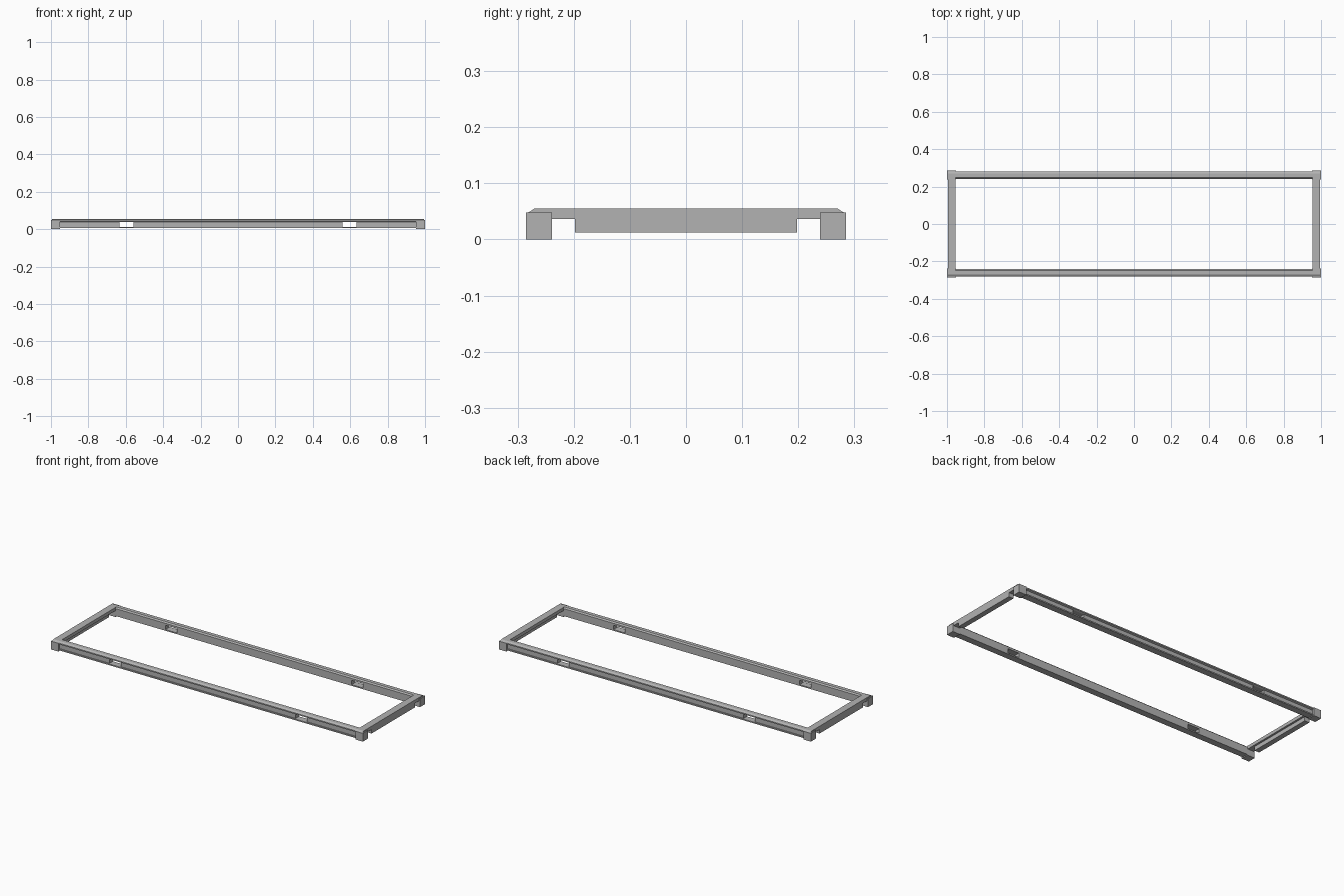
import bpy, bmesh
from mathutils import Vector

cube = bpy.data.objects.get("Cube")
if cube:
    bpy.data.objects.remove(cube, do_unlink=True)

grey = bpy.data.materials.new("mid grey")
grey.use_nodes = True
GREY = (0.45, 0.45, 0.45, 1)
grey.diffuse_color = GREY
grey.node_tree.nodes["Principled BSDF"].inputs["Base Color"].default_value = GREY


def extrude(name, outline, offset):
    """Close an outline of 3D points and sweep it along an offset."""
    bm = bmesh.new()
    face = bm.faces.new([bm.verts.new(p) for p in outline])
    swept = bmesh.ops.extrude_face_region(bm, geom=[face])["geom"]
    bmesh.ops.translate(bm, vec=Vector(offset),
                        verts=[v for v in swept if isinstance(v, bmesh.types.BMVert)])
    bmesh.ops.recalc_face_normals(bm, faces=bm.faces)
    mesh = bpy.data.meshes.new(name)
    bm.to_mesh(mesh)
    bm.free()
    mesh.materials.append(grey)
    obj = bpy.data.objects.new(name, mesh)
    bpy.context.collection.objects.link(obj)
    return obj


def box(name, x0, x1, y0, y1, z0, z1):
    base = [(x0, y0, z0), (x1, y0, z0), (x1, y1, z0), (x0, y1, z0)]
    return extrude(name, base, (0, 0, z1 - z0))


# Long rails: chamfered cap overhanging a recessed outer wall, (distance out, height)
RAIL = [(0.241, 0.005), (0.241, 0.048), (0.248, 0.055), (0.27, 0.055),
        (0.281, 0.048), (0.281, 0.041), (0.272, 0.037), (0.272, 0.012),
        (0.279, 0.012), (0.279, 0.005)]
for side, label in ((-1, "front"), (1, "back")):
    rail = extrude(label + "_rail", [(-0.96, side * d, z) for d, z in RAIL], (1.92, 0, 0))
    # Through slots near both ends
    for sx in (-1, 1):
        mid = sx * 0.597
        slot = box(label + "_slot_cutter", mid - 0.037, mid + 0.037,
                   side * 0.26 - 0.05, side * 0.26 + 0.05, 0.012, 0.037)
        slot.hide_render = True
        slot.hide_set(True)
        cut = rail.modifiers.new("slot", "BOOLEAN")
        cut.operation = "DIFFERENCE"
        cut.solver = "EXACT"
        cut.object = slot

# End rails: chamfered cap with a deeper wall between the corners
CAP = [(-0.281, 0.036), (-0.281, 0.048), (-0.27, 0.055),
       (0.27, 0.055), (0.281, 0.048), (0.281, 0.036)]
for side, label in ((-1, "right"), (1, "left")):
    extrude(label + "_end_cap", [(side * 0.954, y, z) for y, z in CAP], (side * 0.041, 0, 0))
    box(label + "_end_wall", side * 0.965, side * 0.995, -0.198, 0.198, 0.0125, 0.037)
    # Corner feet
    for sy, where in ((-1, "front"), (1, "back")):
        box(f"{where}_{label}_corner", side * 0.953, side * 1.0,
            sy * 0.239, sy * 0.285, 0, 0.048)
